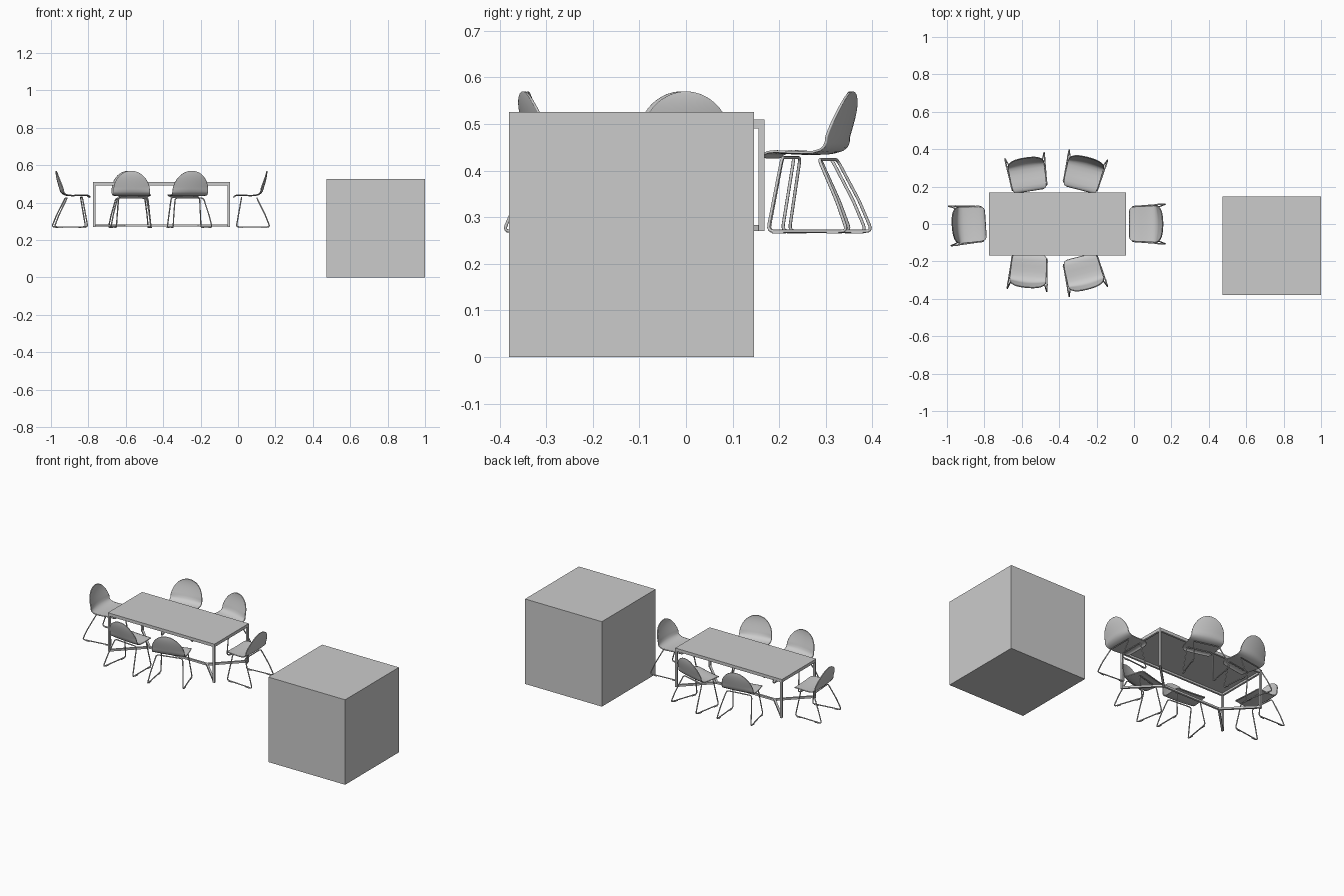
import bpy, bmesh
from math import sin, cos, pi, radians, sqrt
from mathutils import Vector, Matrix

if "Cube" in bpy.data.objects:
    bpy.data.objects.remove(bpy.data.objects["Cube"])


def add_object(name, bm):
    mesh = bpy.data.meshes.new(name)
    bmesh.ops.recalc_face_normals(bm, faces=bm.faces)
    bm.to_mesh(mesh)
    bm.free()
    ob = bpy.data.objects.new(name, mesh)
    bpy.context.collection.objects.link(ob)
    return ob


def box(name, lo, hi):
    lo, hi = Vector(lo), Vector(hi)
    bm = bmesh.new()
    m = Matrix.Translation((lo + hi) / 2) @ Matrix.Diagonal((hi - lo).to_4d())
    m[3][3] = 1
    bmesh.ops.create_cube(bm, size=1, matrix=m)
    return add_object(name, bm)


def bar(name, p, q, t):
    """Square bar between two points."""
    p, q = Vector(p), Vector(q)
    d = q - p
    m = Matrix.Translation((p + q) / 2) @ d.to_track_quat('X', 'Z').to_matrix().to_4x4()
    bm = bmesh.new()
    bmesh.ops.create_cube(bm, size=1, matrix=m @ Matrix.Diagonal((d.length, t, t, 1)))
    return add_object(name, bm)


def smooth(ob, angle=50):
    bpy.ops.object.select_all(action='DESELECT')
    ob.select_set(True)
    bpy.context.view_layer.objects.active = ob
    bpy.ops.object.shade_smooth_by_angle(angle=radians(angle))


def rounded(points, r, steps=4):
    """Round the corners of a closed path."""
    out = []
    for i, b in enumerate(points):
        a, c = points[i - 1], points[(i + 1) % len(points)]
        p = b + (a - b).normalized() * min(r, (a - b).length * .45)
        q = b + (c - b).normalized() * min(r, (c - b).length * .45)
        for k in range(steps + 1):
            t = k / steps
            out.append(p * (1 - t) ** 2 + b * 2 * t * (1 - t) + q * t * t)
    return out


# Plain block
box("block", (.474, -.38, 0), (1.0, .146, .526))

# Table: thin top, rails, legs and a forked floor stretcher
X0, X1, Y, CX = -.774, -.044, .168, -.409
T = .012
box("table_top", (X0, -Y, .503), (X1, Y, .51))
lx, ly = (X1 - X0) / 2 - T / 2, Y - T / 2
for s in (-1, 1):
    bar("long_rail", (CX - lx, s * ly, .497), (CX + lx, s * ly, .497), T)
    bar("end_rail", (CX + s * lx, -ly, .497), (CX + s * lx, ly, .497), T)
    for u in (-1, 1):
        bar("table_leg", (CX + s * lx, u * ly, .27), (CX + s * lx, u * ly, .503), T)
        bar("fork_stretcher", (CX + s * lx, u * ly, .277), (CX + s * .197, 0, .277), T)
bar("centre_stretcher", (CX - .2, 0, .277), (CX + .2, 0, .277), T)

# Chair shell: seat rows, then an arched back (y, z, half width)
rows = [(-.091, .427, .070), (-.087, .433, .083), (-.078, .437, .090), (-.06, .439, .093),
        (-.03, .437, .095), (0, .436, .096), (.025, .437, .097), (.043, .442, .098),
        (.055, .450, .098), (.063, .460, .098)]
for k in range(1, 13):
    a = radians(86) * k / 12
    t = sin(a)
    rows.append((.063 + .034 * t - .010 * t ** 4, .460 + .110 * t, .098 * cos(a)))
N = 12
bm = bmesh.new()
grid = []
for y, z, w in rows:
    back = min(1, max(0, (z - .438) / .03))
    line = []
    for j in range(N + 1):
        u = sin((j / N - .5) * pi)
        x = u * w
        k = (x / .098) ** 2
        line.append(bm.verts.new((x, y - .012 * back * k, z + .003 * (1 - back) * k)))
    grid.append(line)
for a, b in zip(grid, grid[1:]):
    for j in range(N):
        bm.faces.new((a[j], a[j + 1], b[j + 1], b[j]))
shell = add_object("chair_shell", bm)
mod = shell.modifiers.new("thickness", 'SOLIDIFY')
mod.thickness = .005
mod.offset = 0
smooth(shell)

# Chair frame: one closed bent wire running under the seat and along the floor
side = [(.078, -.048, .428), (.093, -.076, .270), (.107, .104, .270),
        (.097, .078, .335), (.078, .034, .424)]
loop = [Vector(p) for p in side]
loop += [Vector((-x, y, z)) for x, y, z in reversed(side)]
path = rounded(loop, .014)
curve = bpy.data.curves.new("chair_frame", 'CURVE')
curve.dimensions = '3D'
curve.bevel_depth = .0034
curve.bevel_resolution = 2
sp = curve.splines.new('POLY')
sp.points.add(len(path) - 1)
for pt, co in zip(sp.points, path):
    pt.co = (*co, 1)
sp.use_cyclic_u = True
frame = bpy.data.objects.new("chair_frame", curve)
bpy.context.collection.objects.link(frame)
bpy.ops.object.select_all(action='DESELECT')
frame.select_set(True)
bpy.context.view_layer.objects.active = frame
bpy.ops.object.convert(target='MESH')
frame = bpy.context.view_layer.objects.active
smooth(frame)

# Floor glides under the wire
parts = [shell, frame]
for s in (-1, 1):
    for y in (-.052, .072):
        x = s * (.093 + .014 * (y + .076) / .18)
        parts.append(box("chair_glide", (x - .004, y - .013, .265), (x + .004, y + .013, .269)))

# Place six chairs: x, y, turn in degrees (0 = back towards +y)
places = [(-.885, -.004, 93.7), (.067, 0, -90), (-.57, .267, 9),
          (-.269, .272, -14.5), (-.564, -.253, 175.4), (-.269, -.264, 194.5)]
for i, (x, y, turn) in enumerate(places):
    for part in parts:
        ob = part
        if i:
            ob = part.copy()
            bpy.context.collection.objects.link(ob)
        ob.location = (x, y, 0)
        ob.rotation_euler = (0, 0, radians(turn))
